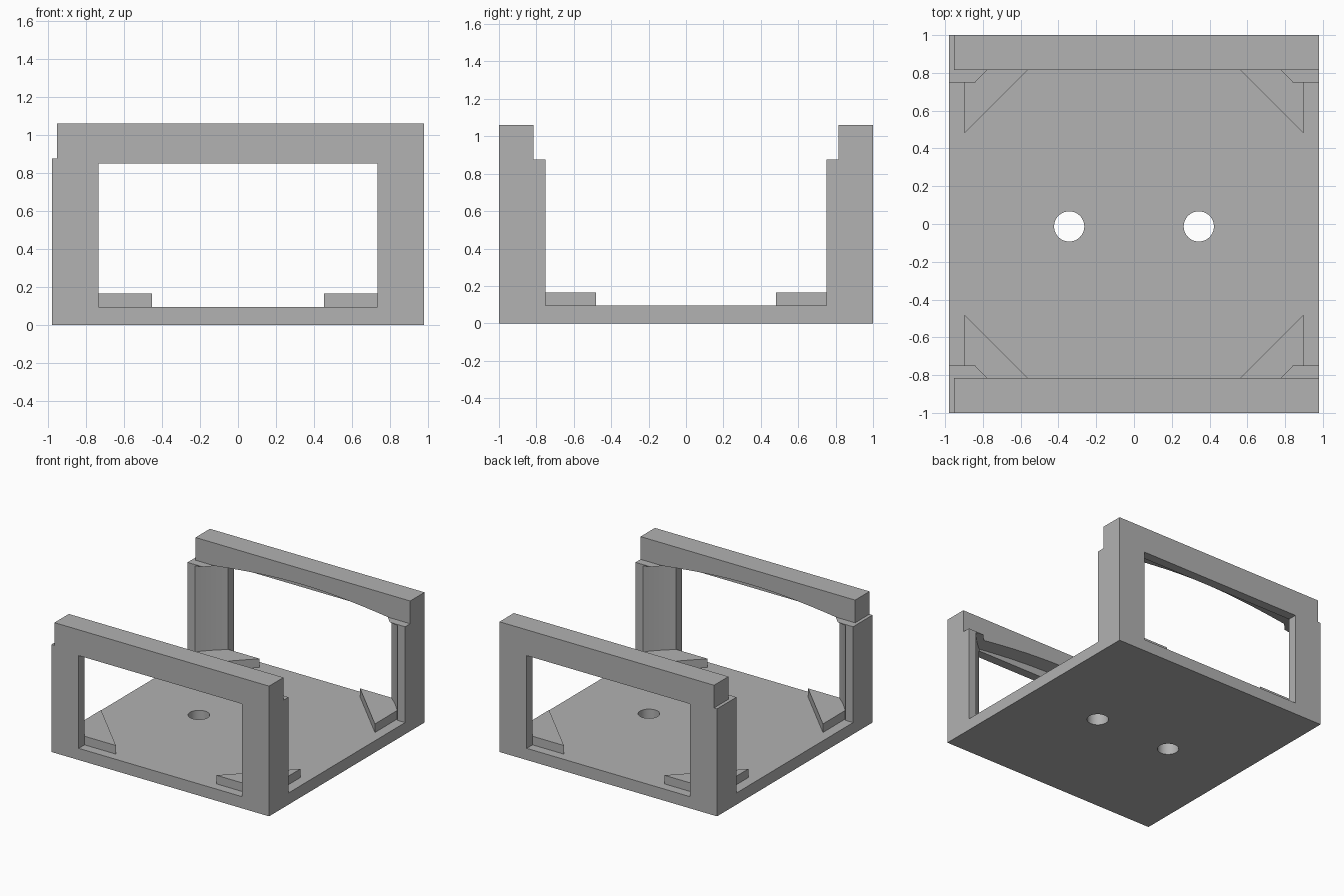
import bpy, bmesh, math
from mathutils import Vector

cube = bpy.data.objects.get("Cube")
if cube:
    bpy.data.objects.remove(cube, do_unlink=True)

grey = bpy.data.materials.new("plain_grey")
grey.use_nodes = True
grey.diffuse_color = (0.445, 0.445, 0.445, 1)
grey.node_tree.nodes["Principled BSDF"].inputs["Base Color"].default_value = grey.diffuse_color

W, D = 0.98, 1.0            # half width and half depth
FLOOR, LEDGE, TOP = 0.095, 0.875, 1.06
POST_Y, BEAM_Y, LIP_Y = 0.75, 0.815, 0.925


def finish(name, bm):
    bmesh.ops.recalc_face_normals(bm, faces=bm.faces)
    mesh = bpy.data.meshes.new(name)
    bm.to_mesh(mesh)
    bm.free()
    mesh.materials.append(grey)
    ob = bpy.data.objects.new(name, mesh)
    bpy.context.collection.objects.link(ob)
    return ob


def prism(name, outline, z0, z1):
    bm = bmesh.new()
    face = bm.faces.new([bm.verts.new((x, y, z0)) for x, y in outline])
    out = bmesh.ops.extrude_face_region(bm, geom=[face])
    tops = [v for v in out["geom"] if isinstance(v, bmesh.types.BMVert)]
    bmesh.ops.translate(bm, verts=tops, vec=(0, 0, z1 - z0))
    return finish(name, bm)


def box(name, x0, x1, y0, y1, z0, z1):
    return prism(name, [(x0, y0), (x1, y0), (x1, y1), (x0, y1)], z0, z1)


def circle(cx, cy, r, n):
    return [(cx + r * math.cos(math.tau * i / n), cy + r * math.sin(math.tau * i / n))
            for i in range(n)]


def cut(ob, cutter):
    cutter.hide_render = True
    mod = ob.modifiers.new("cut", "BOOLEAN")
    mod.operation, mod.solver, mod.object = "DIFFERENCE", "EXACT", cutter
    bpy.context.view_layer.objects.active = ob
    bpy.ops.object.modifier_apply(modifier=mod.name)
    bpy.data.objects.remove(cutter, do_unlink=True)


def round_cavity():
    """Upright drum with a shallow cone roof, trimmed flat at front and back."""
    bm = bmesh.new()
    n, r, eave, peak = 128, 1.18, 0.865, 1.086
    low = [bm.verts.new((x, y, 0)) for x, y in circle(0, 0, r, n)]
    high = [bm.verts.new((x, y, eave)) for x, y in circle(0, 0, r, n)]
    tip = bm.verts.new((0, 0, peak))
    bm.faces.new(low)
    for i in range(n):
        j = (i + 1) % n
        bm.faces.new((low[i], low[j], high[j], high[i]))
        bm.faces.new((high[i], high[j], tip))
    for s in (-1, 1):
        geom = bm.verts[:] + bm.edges[:] + bm.faces[:]
        bmesh.ops.bisect_plane(bm, geom=geom, plane_co=Vector((0, s * LIP_Y, 0)),
                               plane_no=Vector((0, s, 0)), clear_outer=True)
        rim = [e for e in bm.edges if e.is_boundary]
        bmesh.ops.edgenet_fill(bm, edges=rim)
    return finish("cavity_cutter", bm)


# Base plate with two through holes
base = box("base_plate", -W, W, -D, D, 0, FLOOR)
for s in (-1, 1):
    cut(base, prism("hole_cutter", circle(s * 0.343, -0.013, 0.08, 48), -0.1, 0.3))

# End frames: posts, beam, window and hollowed inside
frames = []
for name, s in (("front_frame", -1), ("back_frame", 1)):
    def span(a, b):
        return sorted((s * a, s * b))
    frame = box(name, -W, W, *span(POST_Y, D), FLOOR, TOP)
    cut(frame, box("step_cutter", -2, 2, *span(0.5, BEAM_Y), LEDGE, 2))
    cut(frame, box("notch_cutter", -2, -0.953, *span(0.5, 2), LEDGE, 2))
    cut(frame, round_cavity())
    cut(frame, box("window_cutter", -0.735, 0.735, *span(0.5, 2), 0, 0.85))
    frames.append(frame)

# Triangular corner pads
pad = [(0.897, 0.48), (0.897, 0.8), (0.8, LIP_Y), (0.452, LIP_Y)]
for sx, side in ((-1, "right"), (1, "left")):
    for sy, end in ((-1, "front"), (1, "back")):
        prism(f"{end}_{side}_corner_pad", [(sx * x, sy * y) for x, y in pad], FLOOR, 0.165)

# Smooth the curved walls, keep the corners crisp
bpy.ops.object.select_all(action="DESELECT")
for ob in [base] + frames:
    ob.select_set(True)
bpy.context.view_layer.objects.active = base
bpy.ops.object.shade_smooth_by_angle(angle=math.radians(8))
